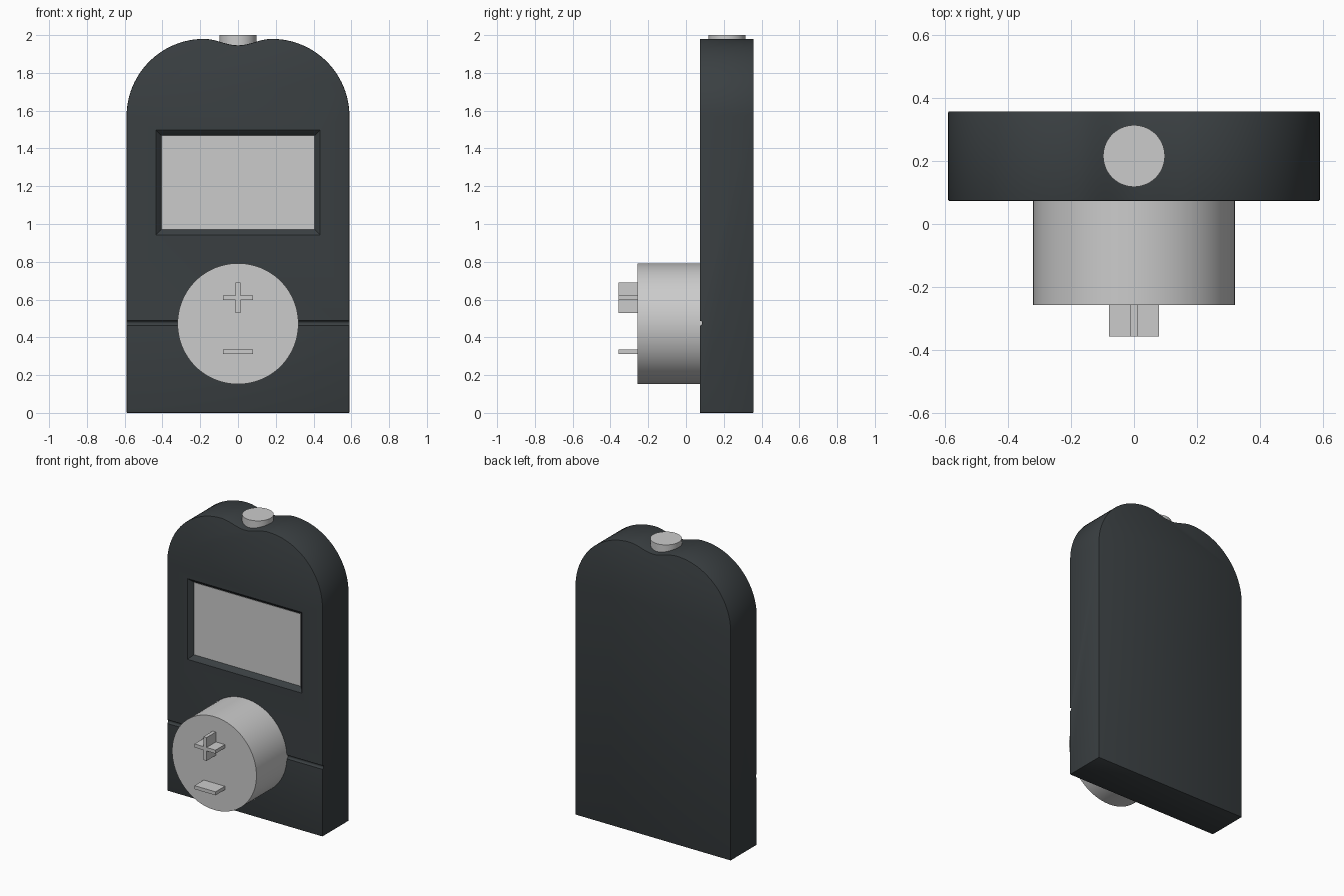
import bpy, bmesh, math
from mathutils import Matrix

if "Cube" in bpy.data.objects:
    bpy.data.objects.remove(bpy.data.objects["Cube"])

FRONT, BACK = 0.073, 0.358   # y range of the housing


def make_object(name, bm):
    bmesh.ops.recalc_face_normals(bm, faces=bm.faces)
    mesh = bpy.data.meshes.new(name)
    bm.to_mesh(mesh)
    bm.free()
    obj = bpy.data.objects.new(name, mesh)
    bpy.context.collection.objects.link(obj)
    return obj


def loft(name, sections):
    """Solid through (y, [(x, z), ...]) sections, capped at both ends."""
    bm = bmesh.new()
    rings = [[bm.verts.new((x, y, z)) for x, z in pts] for y, pts in sections]
    for a, b in zip(rings, rings[1:]):
        for i in range(len(a)):
            j = (i + 1) % len(a)
            bm.faces.new((a[i], a[j], b[j], b[i]))
    bm.faces.new(rings[0])
    bm.faces.new(rings[-1])
    return make_object(name, bm)


def rect(hx, z0, z1):
    return [(-hx, z0), (hx, z0), (hx, z1), (-hx, z1)]


def plus(cz, arm, t):
    return [(x, cz + z) for x, z in (
        (-arm, -t), (-t, -t), (-t, -arm), (t, -arm), (t, -t), (arm, -t),
        (arm, t), (t, t), (t, arm), (-t, arm), (-t, t), (-arm, t))]


def cylinder(name, r, length, loc, axis, segs=96):
    rot = {'X': Matrix.Rotation(math.pi / 2, 4, 'Y'),
           'Y': Matrix.Rotation(math.pi / 2, 4, 'X'),
           'Z': Matrix.Identity(4)}[axis]
    bm = bmesh.new()
    bmesh.ops.create_cone(bm, cap_ends=True, segments=segs, radius1=r, radius2=r,
                          depth=length, matrix=Matrix.Translation(loc) @ rot)
    return make_object(name, bm)


def activate(obj):
    bpy.ops.object.select_all(action='DESELECT')
    obj.select_set(True)
    bpy.context.view_layer.objects.active = obj


def smooth(obj):
    activate(obj)
    bpy.ops.object.shade_smooth_by_angle(angle=math.radians(30))


def cut(obj, cutter):
    cutter.hide_render = True
    mod = obj.modifiers.new("cut", 'BOOLEAN')
    mod.operation, mod.solver, mod.object = 'DIFFERENCE', 'EXACT', cutter
    activate(obj)
    bpy.ops.object.modifier_apply(modifier=mod.name)
    bpy.data.objects.remove(cutter)


# Housing: straight sides, rounded shoulders, shallow dip under the button
right = [(0.59, 0.0)]
for i in range(25):
    a = math.pi / 2 * i / 24
    right.append((0.18 + 0.41 * math.cos(a), 1.57 + 0.41 * math.sin(a)))
# dip follows a cosine wave
for i in range(1, 12):
    x = 0.18 * (1 - i / 12)
    right.append((x, 1.963 + 0.017 * -math.cos(math.pi * x / 0.18)))
outline = right + [(0, 1.946)] + [(-x, z) for x, z in reversed(right)]
housing = loft("housing", [(FRONT, outline), (BACK, outline)])
bev = housing.modifiers.new("edge", 'BEVEL')
bev.width, bev.segments, bev.limit_method = 0.004, 2, 'ANGLE'
bev.angle_limit = math.radians(40)
activate(housing)
bpy.ops.object.modifier_apply(modifier=bev.name)

# Sloped window recess and the seam groove across the front
cut(housing, loft("window_cutter", [
    (FRONT - 0.01, rect(0.447, 0.930, 1.510)),
    (FRONT + 0.004, rect(0.429, 0.948, 1.492)),
    (FRONT + 0.031, rect(0.405, 0.972, 1.468))]))
cut(housing, cylinder("groove_cutter", 0.013, 1.4, (0, FRONT, 0.475), 'X', 24))

mat = bpy.data.materials.new("dark_plastic")
mat.diffuse_color = (0.042, 0.05, 0.054, 1)
mat.use_nodes = True
mat.node_tree.nodes["Principled BSDF"].inputs["Base Color"].default_value = mat.diffuse_color
housing.data.materials.append(mat)
smooth(housing)

# Screen
loft("screen", [(0.101, rect(0.405, 0.972, 1.468)), (0.125, rect(0.405, 0.972, 1.468))])

# Round dial with raised plus and minus bars
smooth(cylinder("dial", 0.32, 0.345, (0, -0.0845, 0.472), 'Y'))
loft("plus_mark", [(y, plus(0.61, 0.08, 0.012)) for y in (-0.358, -0.25)])
loft("minus_mark", [(y, rect(0.08, 0.312, 0.336)) for y in (-0.358, -0.25)])

# Push button on top
smooth(cylinder("top_button", 0.098, 0.08, (0, 0.216, 1.96), 'Z', 64))
